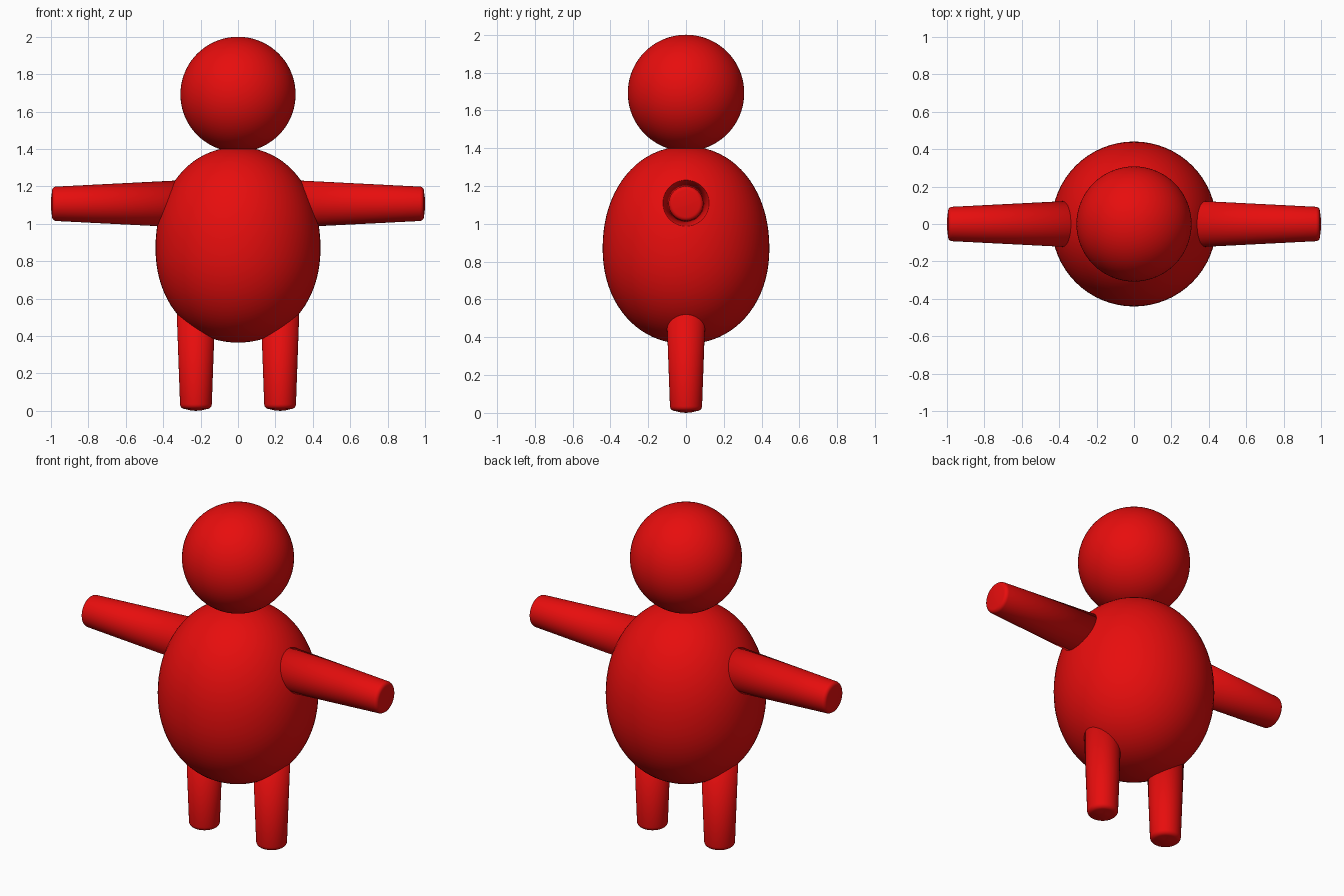
import bpy, bmesh, math
from mathutils import Matrix, Vector

if "Cube" in bpy.data.objects:
    bpy.data.objects.remove(bpy.data.objects["Cube"])

red = bpy.data.materials.new("red")
red.diffuse_color = (0.8, 0.004, 0.004, 1)
red.use_nodes = True
red.node_tree.nodes["Principled BSDF"].inputs["Base Color"].default_value = red.diffuse_color


def lathe(name, profile, matrix, segments=64):
    """Spin a (radius, height) profile about z, then place it with a matrix."""
    bm = bmesh.new()
    verts = [bm.verts.new((r, 0, z)) for r, z in profile]
    edges = [bm.edges.new(pair) for pair in zip(verts, verts[1:])]
    bmesh.ops.spin(bm, geom=verts + edges, cent=(0, 0, 0), axis=(0, 0, 1),
                   angle=math.tau, steps=segments)
    bmesh.ops.remove_doubles(bm, verts=bm.verts, dist=1e-5)
    bm.transform(matrix)
    bmesh.ops.recalc_face_normals(bm, faces=bm.faces)
    for f in bm.faces:
        f.smooth = True
    mesh = bpy.data.meshes.new(name)
    bm.to_mesh(mesh)
    bm.free()
    mesh.materials.append(red)
    obj = bpy.data.objects.new(name, mesh)
    bpy.context.collection.objects.link(obj)
    return obj


def egg(radius, low, middle, high, power, steps=40):
    """Rounded profile whose lower and upper halves differ in height."""
    pts = []
    for i in range(steps + 1):
        a = math.pi * (i / steps - 0.5)
        c = max(math.cos(a), 0) if 0 < i < steps else 0
        s = math.sin(a)
        half = high - middle if s > 0 else middle - low
        pts.append((radius * c ** (2 / power),
                    middle + half * math.copysign(abs(s) ** (2 / power), s)))
    return pts


def limb(root_r, tip_r, length, bevel, bulge):
    """Tapered limb profile: tip at height 0, slightly domed, rounded rim."""
    pts = [(0, 0), ((tip_r - bevel) * 0.5, bulge * 0.25), (tip_r - bevel, bulge)]
    for i in range(1, 7):
        a = math.pi / 2 * i / 6
        pts.append((tip_r - bevel + bevel * math.sin(a),
                    bulge + bevel * (1 - math.cos(a))))
    return pts + [(root_r, length), (0, length)]


# Head and body
lathe("head", egg(0.308, 1.384, 1.692, 2.0, 2), Matrix.Identity(4))
lathe("body", egg(0.441, 0.365, 0.87, 1.41, 2.1), Matrix.Identity(4))

# Arms and legs, mirrored left and right
for side, label in ((-1, "left"), (1, "right")):
    arm = Matrix.Translation(Vector((side, 0, 1.107))) @ Matrix.Rotation(
        -side * math.pi / 2, 4, 'Y')
    lathe(label + "_arm", limb(0.131, 0.092, 0.8, 0.022, 0.006), arm)
    leg = Matrix.Translation(Vector((side * 0.225, 0, 0)))
    lathe(label + "_leg", limb(0.106, 0.085, 0.62, 0.026, 0.01), leg)
